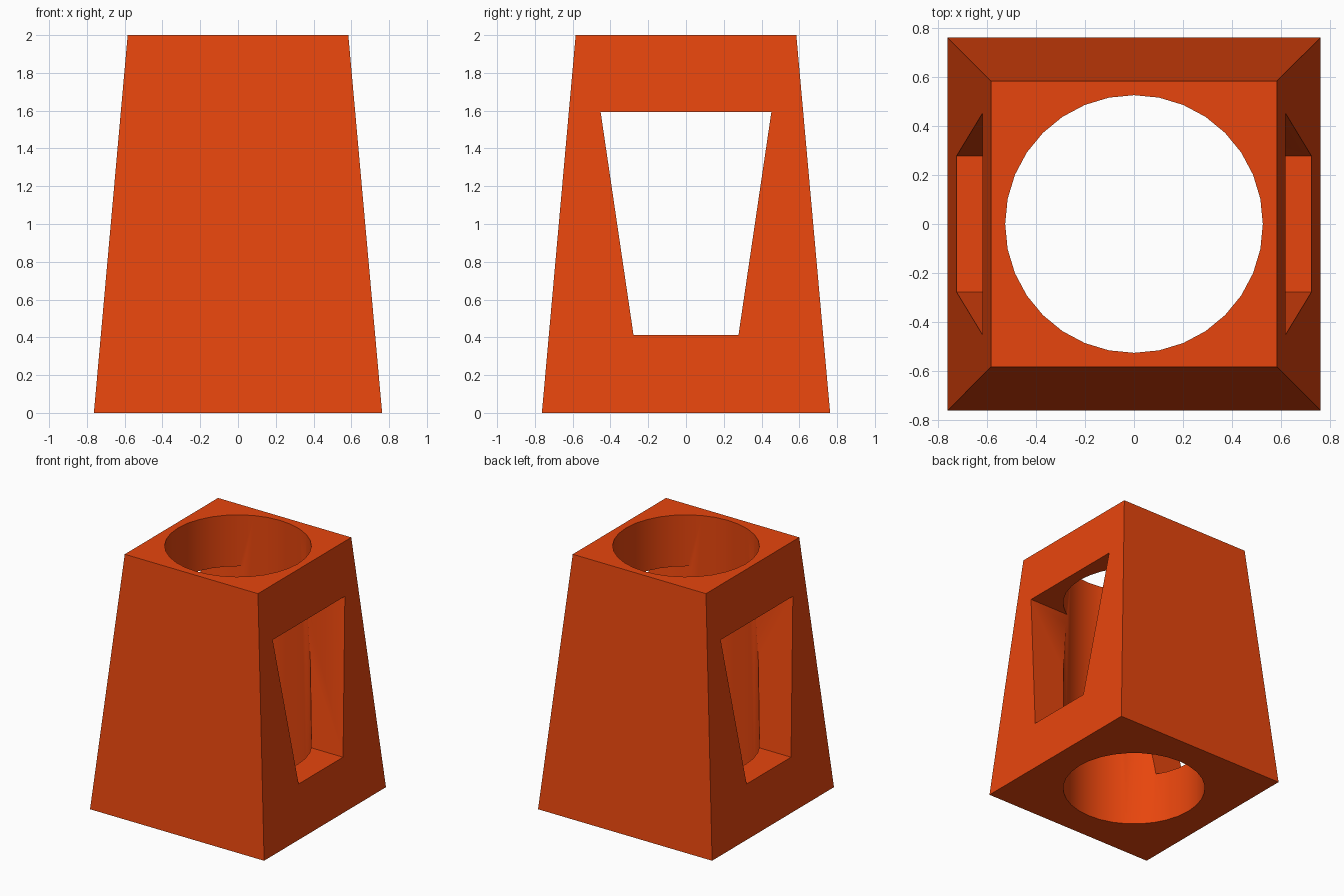
import bpy, bmesh, math

if "Cube" in bpy.data.objects:
    bpy.data.objects.remove(bpy.data.objects["Cube"])

def make_object(name, bm):
    bmesh.ops.recalc_face_normals(bm, faces=bm.faces)
    mesh = bpy.data.meshes.new(name)
    bm.to_mesh(mesh)
    bm.free()
    obj = bpy.data.objects.new(name, mesh)
    bpy.context.collection.objects.link(obj)
    return obj

def loft(name, bottom, top):
    """Closed solid between two matching outlines."""
    bm = bmesh.new()
    a = [bm.verts.new(p) for p in bottom]
    b = [bm.verts.new(p) for p in top]
    n = len(a)
    bm.faces.new(a)
    bm.faces.new(b)
    for i in range(n):
        j = (i + 1) % n
        bm.faces.new((a[i], a[j], b[j], b[i]))
    return make_object(name, bm)

def rectangle(hx, hy, z):
    return [(-hx, -hy, z), (hx, -hy, z), (hx, hy, z), (-hx, hy, z)]

def circle(r, z, sides=32):
    step = math.tau / sides
    return [(r * math.cos(i * step), r * math.sin(i * step), z) for i in range(sides)]

# Tapered square body
body = loft("tapered_body", rectangle(0.763, 0.763, 0), rectangle(0.584, 0.584, 2))

# Vertical round bore and the side window that widens upward
cutters = [
    loft("bore_cutter", circle(0.527, -0.5), circle(0.527, 2.5)),
    loft("window_cutter", rectangle(1.2, 0.278, 0.413), rectangle(1.2, 0.452, 1.593)),
]

# Cut the openings
bpy.context.view_layer.objects.active = body
body.select_set(True)
for cutter in cutters:
    cutter.hide_render = True
    mod = body.modifiers.new("cut", 'BOOLEAN')
    mod.operation = 'DIFFERENCE'
    mod.solver = 'EXACT'
    mod.object = cutter
    bpy.ops.object.modifier_apply(modifier=mod.name)
    bpy.data.objects.remove(cutter)

# Smooth bore, crisp edges elsewhere
bpy.ops.object.shade_smooth_by_angle(angle=math.radians(30))

# Orange finish
orange = bpy.data.materials.new("orange")
orange.diffuse_color = (0.8, 0.06, 0.004, 1)
orange.use_nodes = True
orange.node_tree.nodes["Principled BSDF"].inputs["Base Color"].default_value = orange.diffuse_color
body.data.materials.clear()
body.data.materials.append(orange)
